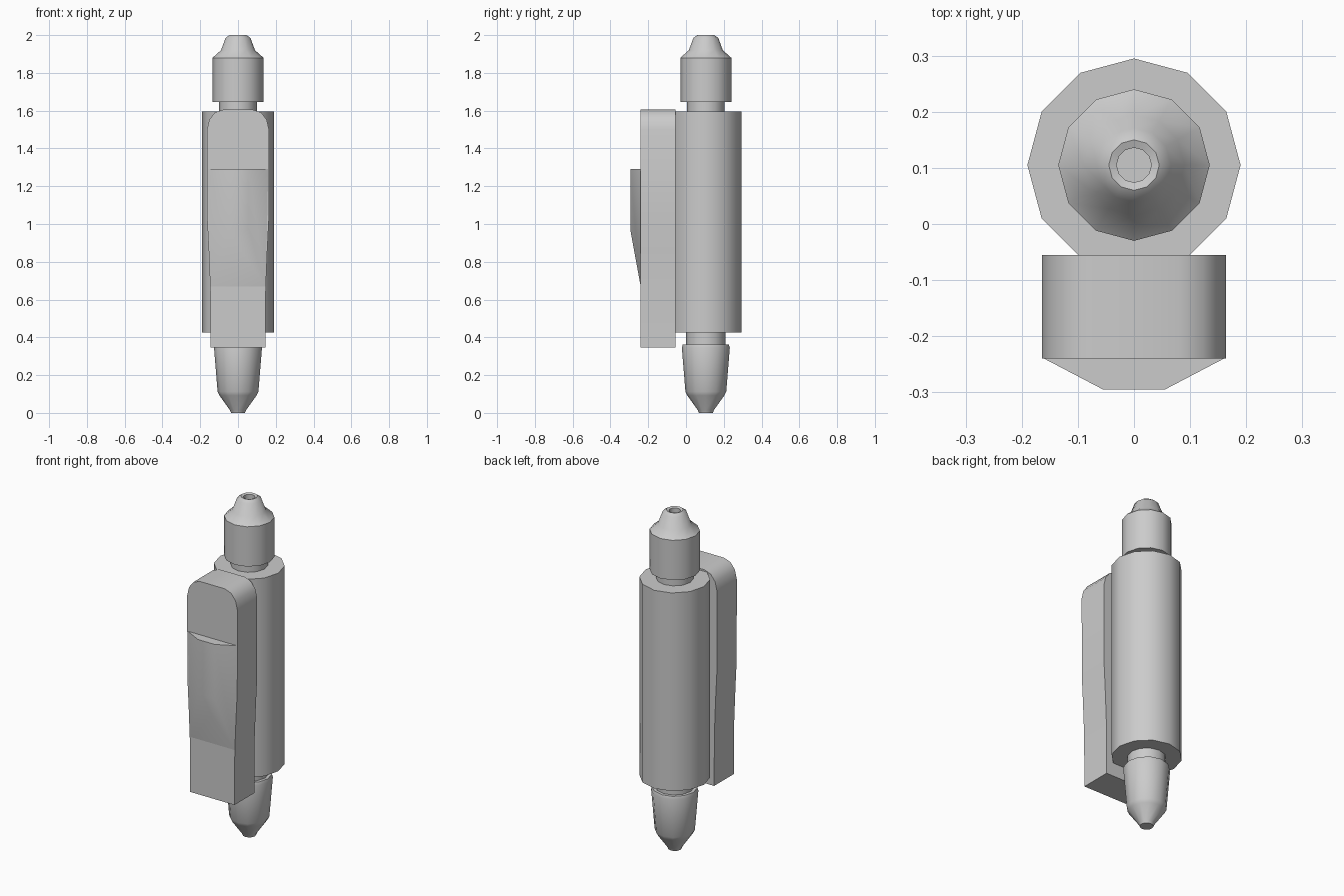
import bpy
import bmesh
import math

if "Cube" in bpy.data.objects:
    bpy.data.objects.remove(bpy.data.objects["Cube"])


def make(name, verts, faces, fix_normals=False, smooth=True):
    mesh = bpy.data.meshes.new(name)
    mesh.from_pydata(verts, [], faces)
    if fix_normals:
        bm = bmesh.new()
        bm.from_mesh(mesh)
        bmesh.ops.recalc_face_normals(bm, faces=bm.faces)
        bm.to_mesh(mesh)
        bm.free()
    obj = bpy.data.objects.new(name, mesh)
    bpy.context.collection.objects.link(obj)
    if smooth:
        bpy.ops.object.select_all(action='DESELECT')
        obj.select_set(True)
        bpy.context.view_layer.objects.active = obj
        bpy.ops.object.shade_smooth_by_angle(angle=math.radians(35))
    return obj


def lathe(name, profile, centre_y, sides=12):
    verts, faces = [], []
    for r, z in profile:
        for j in range(sides):
            a = 2 * math.pi * j / sides
            verts.append((r * math.cos(a), centre_y + r * math.sin(a), z))
    for i in range(len(profile) - 1):
        for j in range(sides):
            k = (j + 1) % sides
            faces.append((i * sides + j, i * sides + k,
                          (i + 1) * sides + k, (i + 1) * sides + j))
    faces.append(tuple(reversed(range(sides))))  # closed lower tip
    return make(name, verts, faces)


# Turned body: lower tip, barrel, upper nozzle with a small open bore
lathe("barrel", [
    (0.037, 0.0), (0.043, 0.015), (0.098, 0.092), (0.108, 0.112),
    (0.127, 0.345), (0.122, 0.362), (0.104, 0.362), (0.104, 0.425),
    (0.19, 0.425), (0.19, 1.595), (0.10, 1.595), (0.10, 1.645),
    (0.135, 1.645), (0.135, 1.88), (0.09, 1.92), (0.066, 1.985),
    (0.045, 2.0), (0.031, 1.995), (0.031, 1.94)], 0.105)

# Clip: symmetric outline extruded in depth
half = [(0.145, 0.345), (0.147, 0.66), (0.155, 0.86), (0.163, 1.02), (0.164, 1.5),
        (0.152, 1.552), (0.123, 1.59), (0.08, 1.605)]
outline = half + [(-x, z) for x, z in reversed(half)]
n = len(outline)
verts = [(x, y, z) for y in (-0.24, -0.055) for x, z in outline]
faces = [tuple(range(n)), tuple(range(n, 2 * n))]
faces += [(i, (i + 1) % n, n + (i + 1) % n, n + i) for i in range(n)]
make("clip", verts, faces, fix_normals=True)

# Wedge on the front of the clip: an inward-facing shell, open at the back
rows = [(0.16, -0.24, 1.29), (0.055, -0.295, 1.29), (0.055, -0.295, 0.97), (0.147, -0.24, 0.67)]
verts = [(s * x, y, z) for x, y, z in rows for s in (-1, 1)]
faces = [(2, 3, 5, 4), (4, 5, 7, 6), (0, 2, 4, 6), (3, 1, 7, 5), (0, 1, 3, 2)]
make("clip_wedge", verts, faces)
